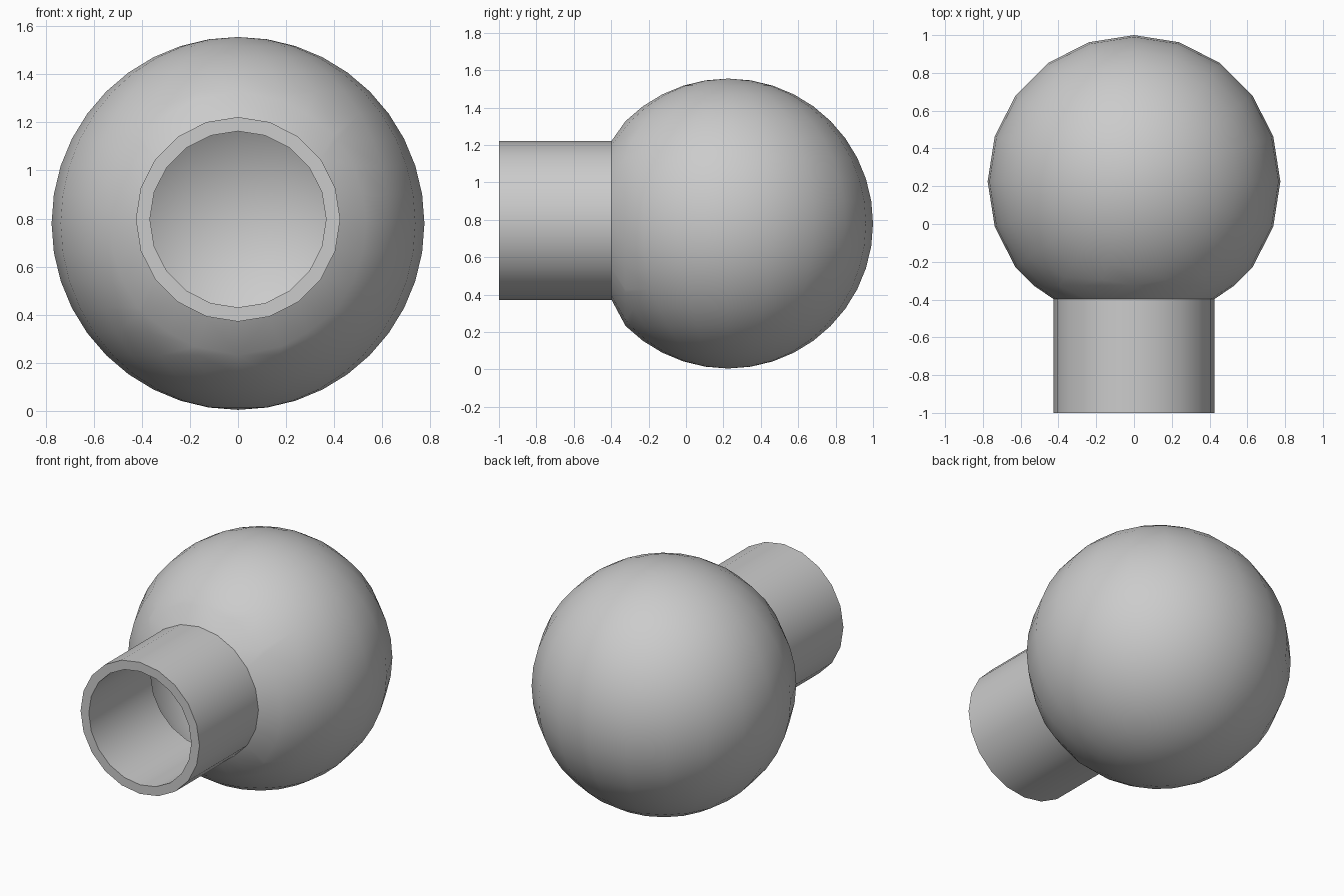
import bpy, bmesh, math
from mathutils import Matrix, Vector

if "Cube" in bpy.data.objects:
    bpy.data.objects.remove(bpy.data.objects["Cube"])

SIDES = 20
R, CENTER = 0.775, Vector((0, 0.225, 0.78))
NECK_R, NECK_Z, NECK_Y, RIM_Y = 0.425, 0.797, -0.398, -1.0

bm = bmesh.new()

# Hollow ball, opened at the front
bmesh.ops.create_uvsphere(bm, u_segments=SIDES, v_segments=20, radius=R,
                          matrix=Matrix.Translation(CENTER))
bmesh.ops.bisect_plane(bm, geom=bm.verts[:] + bm.edges[:] + bm.faces[:], dist=0.004,
                       plane_co=(0, -0.325, 0), plane_no=(0, -1, 0), clear_outer=True)
opening = [e for e in bm.edges if e.is_boundary]


def ring(y):
    """Neck circle facing the front."""
    vs = [bm.verts.new((NECK_R * math.cos(a), y, NECK_Z + NECK_R * math.sin(a)))
          for a in (2 * math.pi * i / SIDES for i in range(SIDES))]
    return [bm.edges.new((vs[i], vs[(i + 1) % SIDES])) for i in range(SIDES)]


# Neck: collar joined to the ball, then a straight tube to the rim
collar, rim = ring(NECK_Y), ring(RIM_Y)
bmesh.ops.bridge_loops(bm, edges=opening + collar)
bmesh.ops.bridge_loops(bm, edges=collar + rim)
bmesh.ops.recalc_face_normals(bm, faces=bm.faces[:])

# Make sure the ball faces outwards so the wall grows inwards
back = max(bm.faces, key=lambda f: f.calc_center_median().y)
if back.normal.y < 0:
    bmesh.ops.reverse_faces(bm, faces=bm.faces[:])

mesh = bpy.data.meshes.new("ball_with_neck")
bm.to_mesh(mesh)
bm.free()
obj = bpy.data.objects.new("ball_with_neck", mesh)
bpy.context.collection.objects.link(obj)

# Wall thickness
wall = obj.modifiers.new("wall", 'SOLIDIFY')
wall.thickness = 0.058
wall.offset = -1
wall.use_even_offset = True

bpy.context.view_layer.objects.active = obj
obj.select_set(True)
bpy.ops.object.modifier_apply(modifier=wall.name)
bpy.ops.object.shade_smooth_by_angle(angle=math.radians(30))
